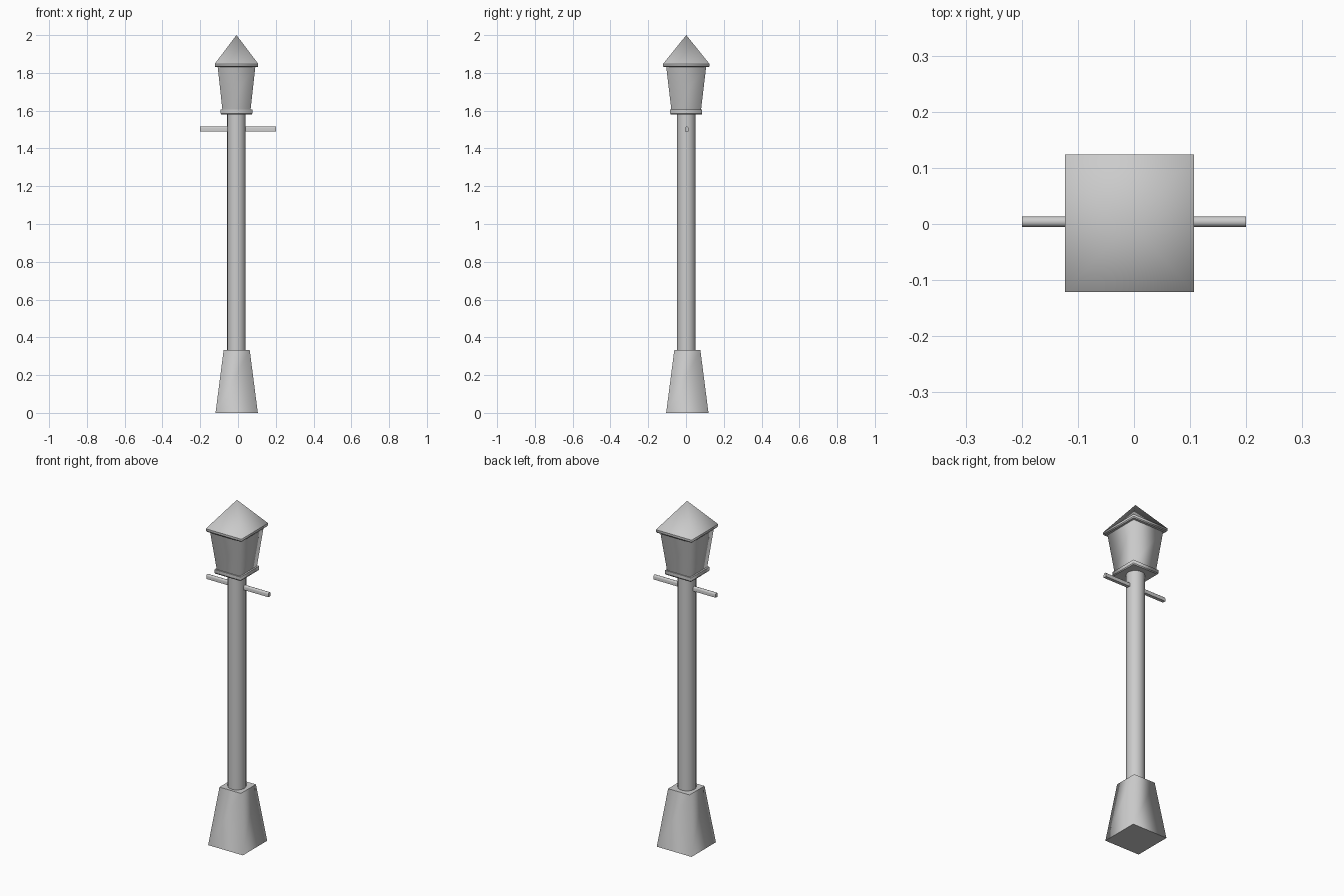
import bpy, bmesh, math

if "Cube" in bpy.data.objects:
    bpy.data.objects.remove(bpy.data.objects["Cube"])

CX = -0.008  # the post sits slightly left of the crossbar centre


def finish(name, bm):
    bmesh.ops.recalc_face_normals(bm, faces=bm.faces)
    mesh = bpy.data.meshes.new(name)
    bm.to_mesh(mesh)
    bm.free()
    obj = bpy.data.objects.new(name, mesh)
    bpy.context.collection.objects.link(obj)
    return obj


def stack(name, rings, cx, cy, outline, apex=None):
    """Loft an outline through (half_x, half_y, z) rings; sides smooth, rings sharp."""
    bm = bmesh.new()
    n = len(outline)
    loops = [[bm.verts.new((cx + u * hx, cy + v * hy, z)) for u, v in outline]
             for hx, hy, z in rings]
    for a, b in zip(loops, loops[1:]):
        for i in range(n):
            j = (i + 1) % n
            bm.faces.new((a[i], a[j], b[j], b[i])).smooth = True
    bm.faces.new(loops[0])
    if apex is None:
        bm.faces.new(loops[-1])
    else:
        tip = bm.verts.new((cx, cy, apex))
        for i in range(n):
            bm.faces.new((loops[-1][i], loops[-1][(i + 1) % n], tip)).smooth = True
    for loop in loops:
        for i in range(n):
            bm.edges.get((loop[i], loop[(i + 1) % n])).smooth = False
    return finish(name, bm)


square = [(-1, -1), (1, -1), (1, 1), (-1, 1)]
circle = [(math.cos(2 * math.pi * i / 20), math.sin(2 * math.pi * i / 20))
          for i in range(20)]

# Tapered square foot
stack("base", [(0.112, 0.112, 0), (0.069, 0.069, 0.333)], CX + 0.001, 0.007, square)

# Round pole
stack("pole", [(0.049, 0.049, 0.32), (0.049, 0.049, 1.585)], CX, 0.002, circle)

# Plate under the lantern
stack("lantern_plate", [(0.081, 0.082, 1.58), (0.084, 0.085, 1.586), (0.084, 0.085, 1.605)],
      CX, 0.001, square)

# Flared glass body
stack("lantern_body", [(0.074, 0.078, 1.60), (0.100, 0.106, 1.835)], CX, 0.001, square)

# Pyramid roof with a thin rim
stack("roof", [(0.111, 0.119, 1.83), (0.115, 0.1225, 1.836), (0.115, 0.1225, 1.848)],
      CX, 0.0015, square, apex=2.0)

# Ladder crossbar: flat bottom with a rounded top
profile = [(-0.0095, 1.491), (0.0095, 1.491)]
profile += [(0.0095 * math.cos(a), 1.507 + 0.0095 * math.sin(a))
            for a in (i * math.pi / 6 for i in range(7))]
bm = bmesh.new()
left, right = [[bm.verts.new((x, 0.004 + y, z)) for y, z in profile] for x in (-0.2, 0.2)]
bm.faces.new(left)
bm.faces.new(right)
for i in range(len(profile)):
    j = (i + 1) % len(profile)
    bm.faces.new((left[i], left[j], right[j], right[i]))
bar = finish("crossbar", bm)
bpy.context.view_layer.objects.active = bar
bar.select_set(True)
bpy.ops.object.shade_smooth_by_angle(angle=math.radians(40))
